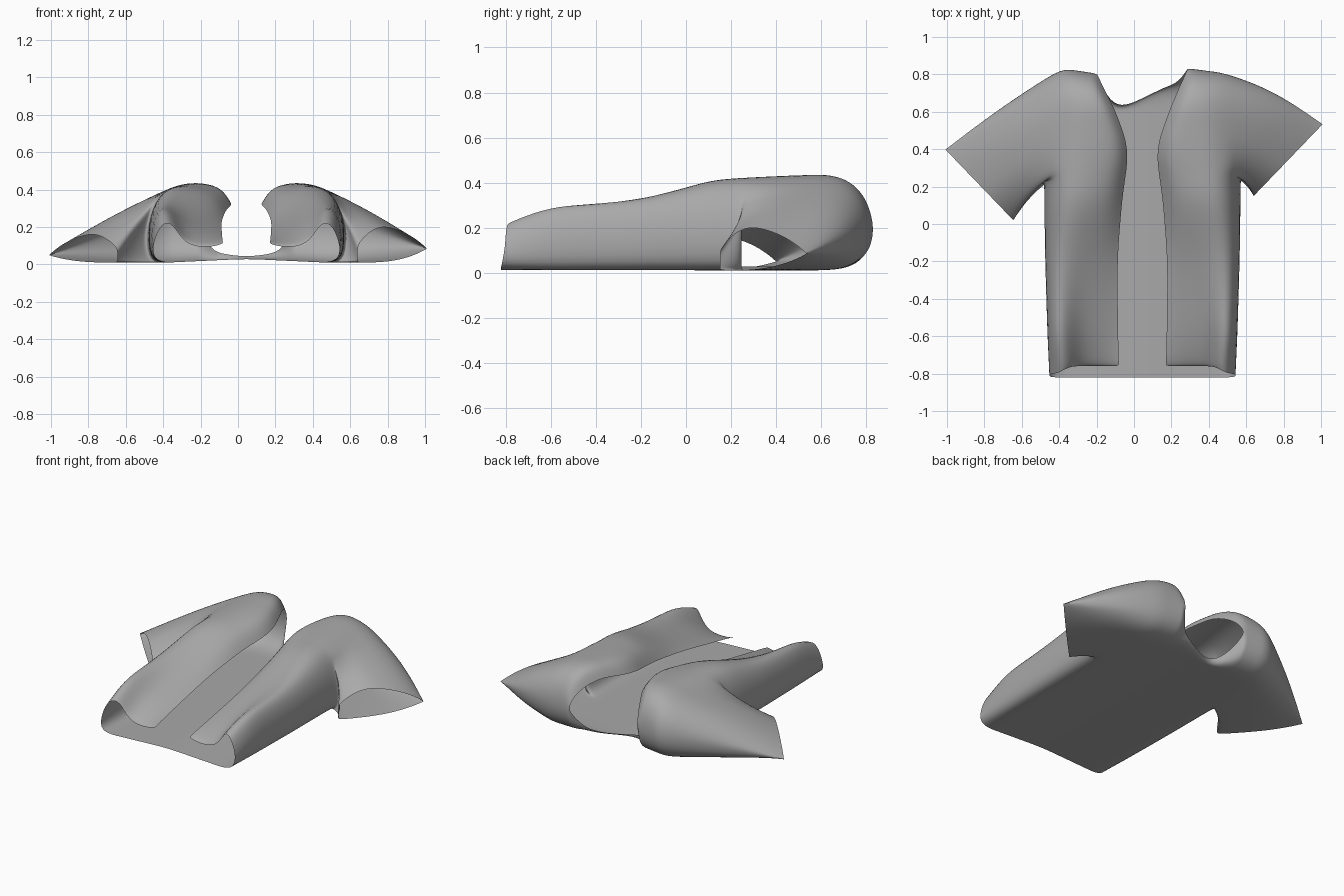
import bpy, bmesh
from math import sqrt, sin, pi
from mathutils import Vector

if "Cube" in bpy.data.objects:
    bpy.data.objects.remove(bpy.data.objects["Cube"])

MID = 0.045      # centre line of the torso
Y_BEND = 0.6     # where the cloth starts to turn over the shoulder
Y_TOP = 0.835
Z_SEAM = 0.19
UNDERARM = 0.25

# Half sections of the torso, front edge to side: (distance from centre, height)
SECTIONS = {
    -0.8: [(.125, .11), (.2, .09), (.33, .1), (.39, .22), (.45, .23), (.5, .12), (.5, .03)],
    -0.6: [(.13, .15), (.2, .16), (.33, .19), (.4, .28), (.46, .31), (.51, .2), (.51, .02)],
    -0.2: [(.135, .23), (.2, .26), (.32, .3), (.41, .33), (.48, .32), (.525, .2), (.52, .02)],
    0.12: [(.11, .29), (.17, .37), (.28, .41), (.38, .42), (.47, .38), (.53, .23), (.525, .02)],
    0.4: [(.07, .33), (.12, .42), (.25, .43), (.36, .43), (.45, .39), (.53, .22), (.525, .02)],
    0.62: [(.15, .36), (.19, .43), (.27, .44), (.35, .43), (.43, .4), (.52, .2), (.52, .02)],
    Y_TOP: [(.245, .34), (.27, .43), (.3, .44), (.36, .43), (.43, .4), (.52, .2), (.52, .02)],
}
BACK = [.43, .36, .3, .27, .245, .19, .12, 0]
FRONT_ARM, BACK_ARM, NECK = 4, 7, 11
ROWS = [-.8, -.75, -.6, -.45, -.3, -.15, 0, .13, UNDERARM, .35, .45, .54,
        .62, .7, .76, .8, .825, Y_TOP]
LAST = len(ROWS) - 1
ARM_ROW = ROWS.index(UNDERARM)


def section(y):
    """Blend the two neighbouring half sections."""
    keys = sorted(SECTIONS)
    lo = max(k for k in keys[:-1] if k <= y)
    hi = keys[keys.index(lo) + 1]
    t = (y - lo) / (hi - lo)
    front = [Vector(a).lerp(Vector(b), t) for a, b in zip(SECTIONS[lo], SECTIONS[hi])]
    return front + [Vector((x, 0.01 + 0.02 * (1 - x / BACK[0]))) for x in BACK]


def torso_point(row, col, side):
    """Point on one half of the torso, turned over the shoulder at the top."""
    y = ROWS[row]
    x, z = section(y)[col]
    seam = Z_SEAM
    bend = max(0, (y - Y_BEND) / (Y_TOP - Y_BEND))
    if col > NECK:                      # the back neckline dips to the centre
        k = x / BACK[4]
        seam = 0.04 + 0.06 * k * k
        if bend:
            y = Y_BEND + (y - Y_BEND) * (0.3 + 0.4 * k * k)
            y += (0.04 if side > 0 else -0.075) * bend * sin(pi * k)
    else:                               # the two shoulders slope differently
        drop = -0.13 * (x - .245) if side > 0 else 0.15 * (x - .43)
        y += bend * drop
    round_off = 2.4 if col < BACK_ARM else 3.2
    z = seam + (z - seam) * sqrt(max(0, 1 - bend ** round_off))
    if row == 0:                        # the front hem is shorter than the back
        y += 0.04 if col < FRONT_ARM else -0.02 if col > 5 else 0
    return Vector((x, y, z))


def add_half(bm, side, low, tip, tip_z, cuff_height, bulge):
    """One half of the shirt: torso with an armhole, and a sleeve lofted from it."""
    def place(p):
        return bm.verts.new((MID + side * p.x, p.y, p.z))

    def quad(a, b, c, d):
        bm.faces.new((a, b, c, d) if side > 0 else (d, c, b, a))

    columns = 7 + len(BACK)
    points, grid = {}, {}
    for r in range(LAST + 1):
        for c in range(columns):
            if r > ARM_ROW and FRONT_ARM < c < BACK_ARM:
                continue
            points[r, c] = torso_point(r, c, side)
            grid[r, c] = place(points[r, c])
    for r in range(LAST):
        for c in range(columns - 1):
            if r >= ARM_ROW and FRONT_ARM <= c < BACK_ARM:
                continue
            quad(grid[r, c], grid[r, c + 1], grid[r + 1, c + 1], grid[r + 1, c])

    # Armhole ring: up the front, down the back, under the arm
    ring = [(r, FRONT_ARM) for r in range(ARM_ROW, LAST + 1)]
    ring += [(r, BACK_ARM) for r in range(LAST - 1, ARM_ROW - 1, -1)]
    ring += [(ARM_ROW, 6), (ARM_ROW, 5)]
    height = {FRONT_ARM: 1, 5: .6, 6: .15, BACK_ARM: 0}
    previous = [grid[k] for k in ring]
    steps = 5
    for step in range(1, steps + 1):
        t = step / steps
        loop = []
        for r, c in ring:
            s = (ROWS[r] - UNDERARM) / (Y_TOP - UNDERARM)
            end = Vector(low).lerp(Vector(tip), s)
            flat = 0.01 + tip_z * s ** 3
            rise = cuff_height * (1 - s ** 3) * (0.5 + 0.5 * min(1, s * 4))
            target = Vector((end.x, end.y, flat + height[c] * rise))
            p = points[r, c].lerp(target, t)
            arch = sin(pi * t)          # the sleeve swells between its ends
            p.y += (bulge * s + 0.025 * (1 - s) ** 2) * arch
            p.z += 0.02 * height[c] * s * arch
            loop.append(place(p))
        for i in range(len(ring)):
            n = (i + 1) % len(ring)
            quad(previous[i], previous[n], loop[n], loop[i])
        previous = loop


bm = bmesh.new()
add_half(bm, 1, (.595, .15), (.965, .535), .075, .2, .035)
add_half(bm, -1, (.69, .02), (1.055, .4), .04, .16, .015)
bmesh.ops.remove_doubles(bm, verts=bm.verts, dist=0.0005)
bmesh.ops.recalc_face_normals(bm, faces=bm.faces)
mesh = bpy.data.meshes.new("open_shirt")
bm.to_mesh(mesh)
bm.free()
shirt = bpy.data.objects.new("open_shirt", mesh)
bpy.context.collection.objects.link(shirt)

# Soft cloth surface
for poly in mesh.polygons:
    poly.use_smooth = True
soft = shirt.modifiers.new("soft_cloth", 'SUBSURF')
soft.levels = soft.render_levels = 2

# Grey cloth
cloth = bpy.data.materials.new("grey_cloth")
cloth.use_nodes = True
grey = (0.4, 0.4, 0.4, 1)
cloth.diffuse_color = grey
cloth.node_tree.nodes["Principled BSDF"].inputs["Base Color"].default_value = grey
mesh.materials.append(cloth)
